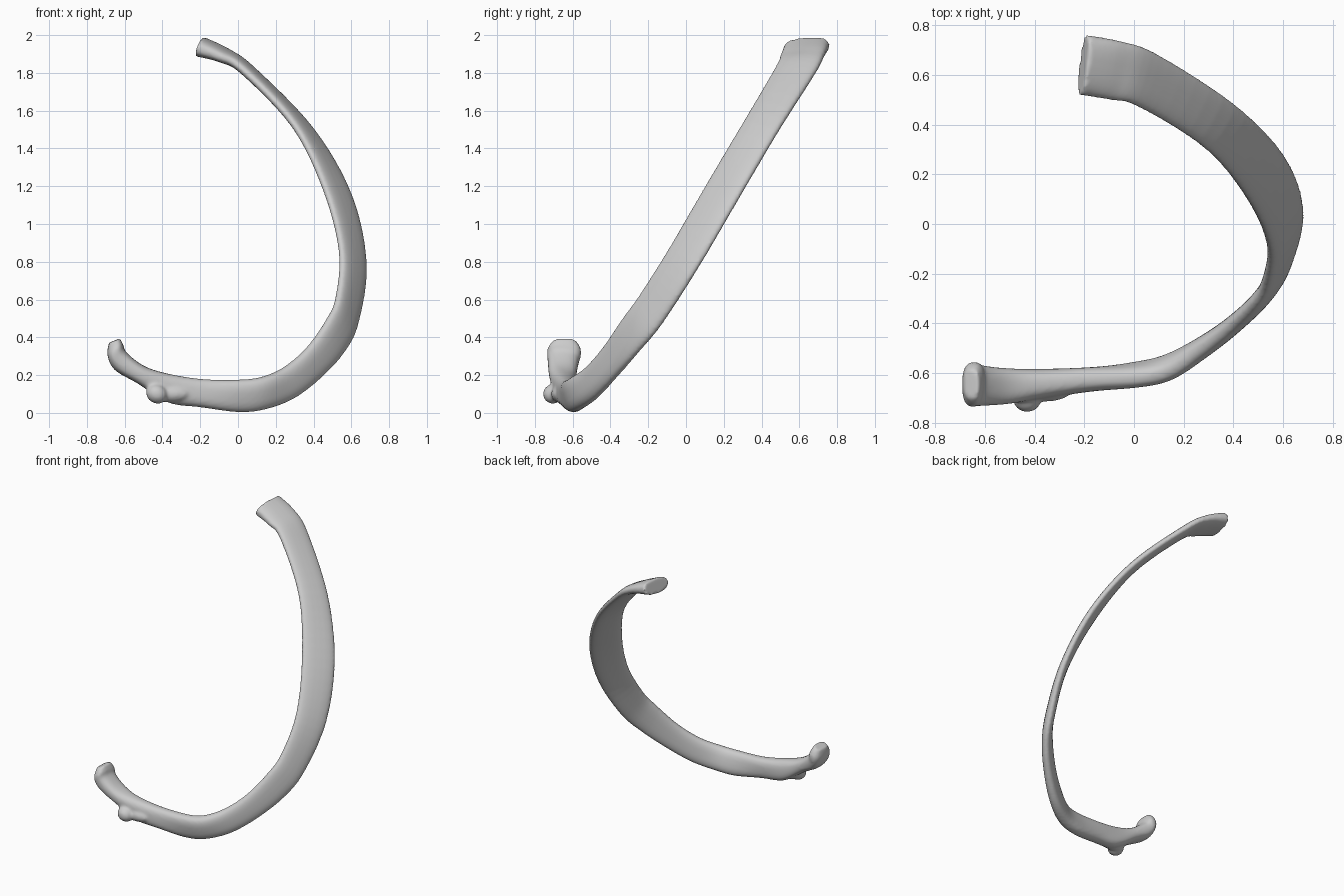
import bpy, bmesh, math
from mathutils import Vector, Matrix

if "Cube" in bpy.data.objects:
    bpy.data.objects.remove(bpy.data.objects["Cube"])

# Stations from the front end round to the head: upper edge, lower edge, thickness
STATIONS = [
    (-.22, .52, 1.93, -.19, .76, 1.95, .105), (-.10, .50, 1.885, -.05, .735, 1.90, .075),
    (.02, .47, 1.82, .09, .685, 1.80, .062), (.29, .30, 1.53, .40, .485, 1.485, .058),
    (.455, .10, 1.19, .60, .28, 1.14, .06), (.54, -.09, .865, .675, .07, .78, .06),
    (.525, -.245, .62, .63, -.13, .47, .065), (.475, -.33, .50, .555, -.26, .315, .07),
    (.37, -.43, .35, .43, -.38, .18, .075), (.25, -.52, .245, .29, -.48, .075, .085),
    (.13, -.60, .19, .14, -.555, .02, .095), (0, -.625, .175, 0, -.59, .005, .095),
    (-.20, -.625, .18, -.20, -.63, .03, .10), (-.38, -.645, .21, -.37, -.64, .055, .12),
    (-.50, -.655, .25, -.53, -.65, .155, .145), (-.59, -.65, .32, -.65, -.65, .225, .165),
    (-.607, -.645, .36, -.69, -.645, .30, .18), (-.625, -.645, .395, -.685, -.645, .37, .12),
]
STEPS, SIDES, POWER = 6, 24, 2.6


def catmull(i, t):
    """Smooth interpolation of all station values."""
    last = len(STATIONS) - 1
    p = [STATIONS[min(max(i + k, 0), last)] for k in (-1, 0, 1, 2)]
    return [0.5 * (2 * b + (c - a) * t + (2 * a - 5 * b + 4 * c - d) * t * t
                   + (3 * b - a - 3 * c + d) * t ** 3) for a, b, c, d in zip(*p)]


def soft(v):
    return math.copysign(abs(v) ** (2 / POWER), v)


rows = [catmull(i, s / STEPS) for i in range(len(STATIONS) - 1) for s in range(STEPS)]
rows.append(list(STATIONS[-1]))
mids = [(Vector(r[:3]) + Vector(r[3:6])) / 2 for r in rows]

# Shaft, neck and head: loft of rounded flat sections
bm = bmesh.new()
rings = []
for i, r in enumerate(rows):
    half = (Vector(r[:3]) - Vector(r[3:6])) / 2
    tangent = mids[min(i + 1, len(mids) - 1)] - mids[max(i - 1, 0)]
    side = tangent.cross(half).normalized() * r[6] / 2
    angles = [2 * math.pi * k / SIDES for k in range(SIDES)]
    rings.append([bm.verts.new(mids[i] + half * soft(math.cos(a)) + side * soft(math.sin(a)))
                  for a in angles])
for a, b in zip(rings, rings[1:]):
    for k in range(SIDES):
        n = (k + 1) % SIDES
        bm.faces.new((a[k], a[n], b[n], b[k]))
bm.faces.new(rings[0])
bm.faces.new(rings[-1])


# Knobs: the tubercle behind the neck, and its low ridge
def knob(centre, size, turn):
    m = (Matrix.Translation(centre) @ Matrix.Rotation(math.radians(turn), 4, 'Y')
         @ Matrix.Diagonal((*size, 1)))
    bmesh.ops.create_uvsphere(bm, u_segments=20, v_segments=12, radius=1, matrix=m)


knob((-.43, -.705, .10), (.058, .052, .05), 25)
knob((-.36, -.67, .10), (.11, .045, .045), 0)
bmesh.ops.recalc_face_normals(bm, faces=bm.faces)

mesh = bpy.data.meshes.new("rib_bone")
bm.to_mesh(mesh)
bm.free()
rib = bpy.data.objects.new("rib_bone", mesh)
bpy.context.collection.objects.link(rib)

# Bone colour
mat = bpy.data.materials.new("bone_grey")
mat.diffuse_color = (.6, .6, .6, 1)
mat.use_nodes = True
mat.node_tree.nodes["Principled BSDF"].inputs["Base Color"].default_value = mat.diffuse_color
mesh.materials.append(mat)

# Fuse the parts into one smooth surface
remesh = rib.modifiers.new("fuse", 'REMESH')
remesh.mode = 'VOXEL'
remesh.voxel_size = .01
remesh.use_smooth_shade = True
smooth = rib.modifiers.new("soften", 'SMOOTH')
smooth.factor = .5
smooth.iterations = 4
